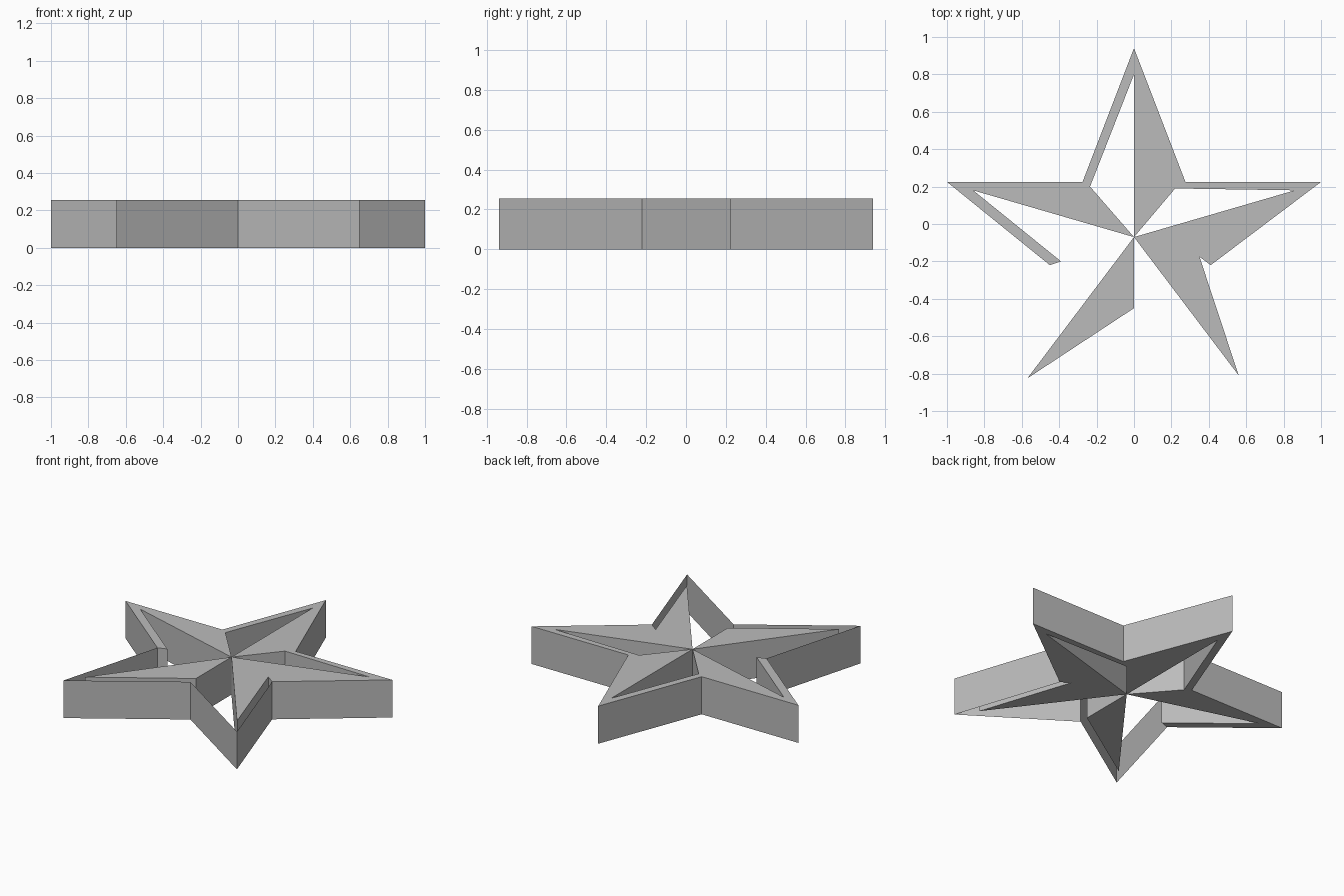
import bpy
import bmesh

cube = bpy.data.objects.get("Cube")
if cube:
    bpy.data.objects.remove(cube, do_unlink=True)

HEIGHT = 0.255

grey = bpy.data.materials.new("plain_grey")
grey.use_nodes = True
GREY = (0.5, 0.5, 0.5, 1)
grey.diffuse_color = GREY
grey.node_tree.nodes["Principled BSDF"].inputs["Base Color"].default_value = GREY

# Plan points: outer tips and notches, then the inset tips and notches
P = {
    "centre": (0, -0.07),
    "tip_top": (0, 0.94), "tip_right": (1, 0.225), "tip_left": (-1, 0.225),
    "tip_low_right": (0.65, -0.94), "tip_low_left": (-0.65, -0.94),
    "notch_ur": (0.275, 0.225), "notch_ul": (-0.275, 0.225),
    "notch_r": (0.41, -0.22), "notch_l": (-0.45, -0.22), "notch_low": (0, -0.51),
    "in_top": (0, 0.8), "in_right": (0.86, 0.18), "in_left": (-0.86, 0.18),
    "in_low_right": (0.56, -0.81), "in_low_left": (-0.57, -0.825),
    "in_ur": (0.22, 0.19), "in_ul": (-0.235, 0.2),
    "in_r": (0.35, -0.175), "in_l": (-0.39, -0.2), "in_low": (0, -0.45),
}


def finish(name, bm):
    mesh = bpy.data.meshes.new(name)
    bm.to_mesh(mesh)
    bm.free()
    mesh.materials.append(grey)
    obj = bpy.data.objects.new(name, mesh)
    bpy.context.collection.objects.link(obj)
    return obj


def slab(name, outlines):
    """Flat plan faces that share corners, thickened upwards."""
    bm = bmesh.new()
    verts = {}
    for outline in outlines:
        for key in outline.split():
            if key not in verts:
                verts[key] = bm.verts.new((*P[key], 0))
        face = bm.faces.new([verts[k] for k in outline.split()])
        face.normal_update()
        if face.normal.z < 0:
            face.normal_flip()
    obj = finish(name, bm)
    mod = obj.modifiers.new("thickness", "SOLIDIFY")
    mod.thickness = HEIGHT
    mod.offset = 1
    return obj


def sheet(name, path):
    """Thin upright wall along a plan path."""
    bm = bmesh.new()
    low = [bm.verts.new((*P[k], 0)) for k in path.split()]
    high = [bm.verts.new((*P[k], HEIGHT)) for k in path.split()]
    for i in range(len(low) - 1):
        bm.faces.new((low[i + 1], low[i], high[i], high[i + 1]))
    bm.normal_update()
    return finish(name, bm)


# Three upper arms: each has one filled half and one rimmed, open half
slab("upper_arms", [
    "centre in_ur notch_ur tip_top in_top",
    "tip_top notch_ul in_ul in_top",
    "centre in_r notch_r tip_right in_right",
    "tip_right in_right in_ur notch_ur",
    "centre in_left tip_left notch_ul in_ul",
    "tip_left in_left in_l notch_l",
])

# Filled halves of the two lower arms
slab("lower_right_arm", ["centre in_r in_low_right"])
slab("lower_left_arm", ["centre in_low in_low_left"])

# Outer wall round the lower arms
sheet("lower_outer_wall",
      "notch_l tip_low_left notch_low tip_low_right notch_r")
